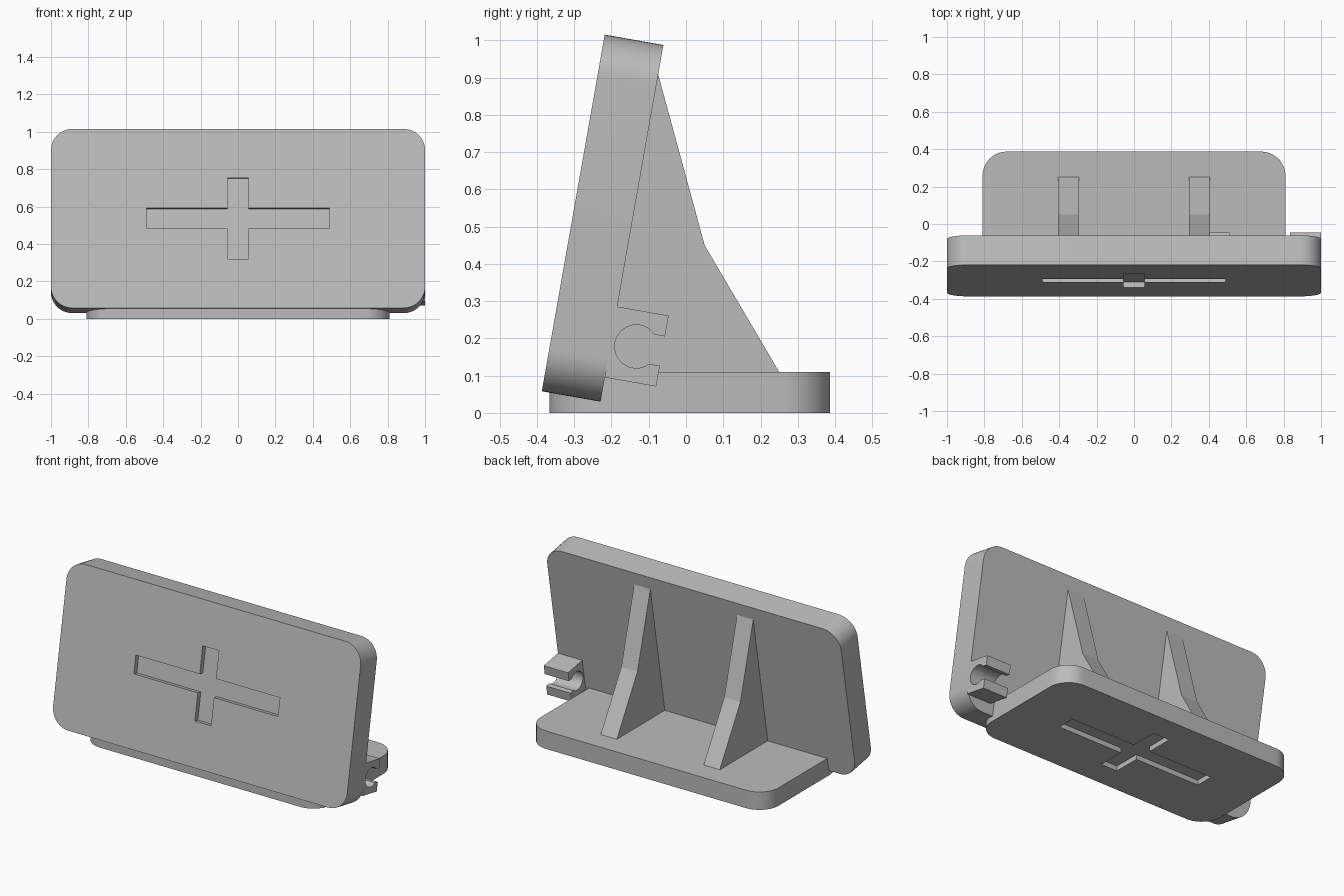
import bpy, bmesh
from math import radians, sin, cos, asin, pi
from mathutils import Matrix, Vector

if "Cube" in bpy.data.objects:
    bpy.data.objects.remove(bpy.data.objects["Cube"], do_unlink=True)

# Single plain grey
grey = bpy.data.materials.new("plain_grey")
grey.use_nodes = True
COLOUR = (0.5, 0.5, 0.5, 1)
grey.diffuse_color = COLOUR
grey.node_tree.nodes["Principled BSDF"].inputs["Base Color"].default_value = COLOUR

# Axis frames that map a profile (a, b, depth) to (x, y, z)
ACROSS_X = Matrix(((0, 0, 1), (1, 0, 0), (0, 1, 0)))   # profile in y, z
ALONG_Y = Matrix(((1, 0, 0), (0, 0, 1), (0, 1, 0)))    # profile in x, z
UP_Z = Matrix.Identity(3)                              # profile in x, y

# Leaning frame shared by the plate and its clips
LEAN = Matrix.Translation((0, -0.387, 0.058)) @ Matrix.Rotation(radians(-10), 4, "X")


def prism(name, outline, start, end, axes, frame=None):
    """Extrude a closed outline from start to end along the depth axis."""
    bm = bmesh.new()
    face = bm.faces.new([bm.verts.new(axes @ Vector((a, b, start))) for a, b in outline])
    moved = bmesh.ops.extrude_face_region(bm, geom=[face])["geom"]
    bmesh.ops.translate(bm, vec=axes @ Vector((0, 0, end - start)),
                        verts=[v for v in moved if isinstance(v, bmesh.types.BMVert)])
    bmesh.ops.recalc_face_normals(bm, faces=bm.faces)
    mesh = bpy.data.meshes.new(name)
    bm.to_mesh(mesh)
    bm.free()
    mesh.materials.append(grey)
    obj = bpy.data.objects.new(name, mesh)
    if frame:
        obj.matrix_world = frame
    bpy.context.collection.objects.link(obj)
    return obj


def arc(cx, cy, r, a0, a1, steps=12):
    return [(cx + r * cos(a0 + (a1 - a0) * i / steps),
             cy + r * sin(a0 + (a1 - a0) * i / steps)) for i in range(steps + 1)]


def rounded_rect(x, y0, y1, r):
    centres = [(x - r, y1 - r), (r - x, y1 - r), (r - x, y0 + r), (x - r, y0 + r)]
    return [p for i, (cx, cy) in enumerate(centres)
            for p in arc(cx, cy, r, i * pi / 2, (i + 1) * pi / 2)]


def cross(cy, long=0.49, tall=0.22, w=0.055):
    quarter = [(long, w), (w, w), (w, tall)]
    pts = quarter + [(-a, b) for a, b in reversed(quarter)]
    pts += [(-a, -b) for a, b in pts]
    return [(a, cy + b) for a, b in pts]


def activate(obj):
    bpy.ops.object.select_all(action="DESELECT")
    obj.select_set(True)
    bpy.context.view_layer.objects.active = obj


def smooth(obj):
    activate(obj)
    bpy.ops.object.shade_smooth_by_angle(angle=radians(30))


def recess(obj, cutter):
    activate(obj)
    mod = obj.modifiers.new("recess", "BOOLEAN")
    mod.operation, mod.solver, mod.object = "DIFFERENCE", "EXACT", cutter
    bpy.context.view_layer.update()
    bpy.ops.object.modifier_apply(modifier=mod.name)
    bpy.data.objects.remove(cutter, do_unlink=True)
    smooth(obj)


# Leaning plate with a cross recess in its front
plate = prism("leaning_plate", rounded_rect(1, 0, 0.972, 0.115), 0, 0.16, ALONG_Y, LEAN)
recess(plate, prism("plate_cutter", cross(0.487), -0.1, 0.03, ALONG_Y, LEAN))

# Flat base with the same recess underneath
base = prism("base", rounded_rect(0.81, -0.367, 0.387, 0.13), 0, 0.11, UP_Z)
recess(base, prism("base_cutter", cross(0.01), -0.1, 0.03, UP_Z))

# Two support ribs behind the plate
RIB = [(-0.12, 0.91), (-0.075, 0.91), (0.05, 0.45), (0.25, 0.11), (0.25, 0.08), (-0.25, 0.08)]
for side, x in (("right", -0.35), ("left", 0.35)):
    prism(side + "_rib", RIB, x - 0.055, x + 0.055, ACROSS_X)

# Two C-shaped cable clips on the back of the plate
mid, half, radius, gap = 0.1625, 0.0965, 0.058, 0.04
a = asin(gap / radius)
CLIP = [(0.16, mid - half), (0.30, mid - half), (0.30, mid - gap)]
CLIP += arc(0.229, mid, radius, 2 * pi - a, a, 28)
CLIP += [(0.30, mid + gap), (0.30, mid + half), (0.16, mid + half)]
for name, x in (("inner_clip", 0.345), ("outer_clip", 0.835)):
    smooth(prism(name, CLIP, x, x + 0.165, ACROSS_X, LEAN))
